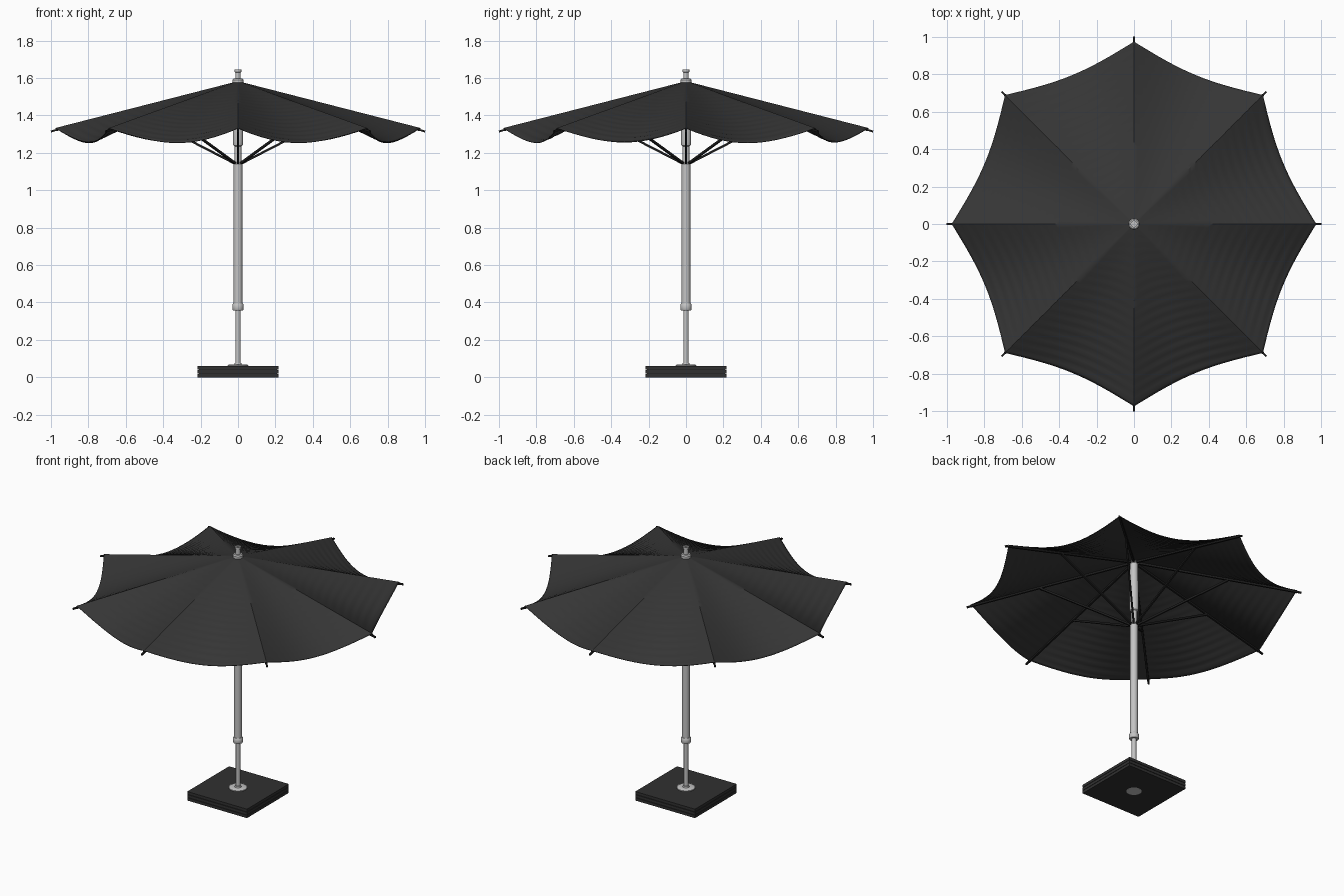
import bpy, bmesh, math
from mathutils import Vector

cube = bpy.data.objects.get("Cube")
if cube:
    bpy.data.objects.remove(cube, do_unlink=True)


def material(name, v):
    m = bpy.data.materials.new(name)
    m.use_nodes = True
    m.diffuse_color = (v, v, v, 1)
    m.node_tree.nodes["Principled BSDF"].inputs["Base Color"].default_value = (v, v, v, 1)
    return m


FABRIC = material("charcoal fabric", 0.036)
SLAB = material("dark slab", 0.03)
FRAME = material("black frame", 0.012)
METAL = material("light grey metal", 0.55)


def make(name, bm, mat, smooth=True):
    bmesh.ops.recalc_face_normals(bm, faces=bm.faces)
    mesh = bpy.data.meshes.new(name)
    bm.to_mesh(mesh)
    bm.free()
    mesh.materials.append(mat)
    ob = bpy.data.objects.new(name, mesh)
    bpy.context.collection.objects.link(ob)
    if smooth:
        bpy.ops.object.select_all(action="DESELECT")
        ob.select_set(True)
        bpy.context.view_layer.objects.active = ob
        bpy.ops.object.shade_smooth_by_angle(angle=math.radians(35))
    return ob


def lathe(name, profile, mat, sides=32):
    """Revolve a list of (radius, height) points about the z axis."""
    bm = bmesh.new()
    vs = [bm.verts.new((r, 0, z)) for r, z in profile]
    es = [bm.edges.new(p) for p in zip(vs, vs[1:])]
    bmesh.ops.spin(bm, geom=vs + es, axis=(0, 0, 1), cent=(0, 0, 0),
                   angle=math.tau, steps=sides)
    bmesh.ops.remove_doubles(bm, verts=bm.verts, dist=1e-5)
    return make(name, bm, mat)


def add_bar(bm, a, b, width, height):
    """Rectangular bar between two points in a vertical plane."""
    a, b = Vector(a), Vector(b)
    d = (b - a).normalized()
    side = d.cross(Vector((0, 0, 1))).normalized() * width / 2
    up = side.cross(d).normalized() * height / 2
    ends = [[bm.verts.new(p + s * side + u * up)
             for s, u in ((-1, -1), (1, -1), (1, 1), (-1, 1))] for p in (a, b)]
    for e in ends:
        bm.faces.new(e)
    for i in range(4):
        j = (i + 1) % 4
        bm.faces.new((ends[0][i], ends[0][j], ends[1][j], ends[1][i]))


def polar(r, angle, z):
    return Vector((r * math.cos(angle), r * math.sin(angle), z))


def bars(name, r0, z0, r1, z1, width, height):
    """Eight bars spread round the pole."""
    bm = bmesh.new()
    for k in range(8):
        a = k * math.tau / 8
        add_bar(bm, polar(r0, a, z0), polar(r1, a, z1), width, height)
    return make(name, bm, FRAME, False)


# Canopy: eight sagging, rippled panels between straight ribs
APEX, DROP, TIP = 1.583, 0.25, 0.975
ROWS, COLS = 64, 16
bm = bmesh.new()
rings = []
for i in range(ROWS + 1):
    t = 0.02 + 0.98 * i / ROWS
    ring = []
    for j in range(8 * COLS):
        u = (j % COLS) / COLS
        a = j * math.tau / (8 * COLS)
        belly = 4 * u * (1 - u)
        chord = math.cos(math.pi / 8) / math.cos((u - 0.5) * math.pi / 4)
        r = TIP * t * (chord - 0.04 * belly)
        ripple = 0.0022 * math.sin(t * 110 + 2 * math.sin(3 * a)) * belly ** 0.5 * t
        z = APEX - DROP * r / TIP - 0.105 * belly * t ** 1.6 + ripple
        ring.append(bm.verts.new(polar(r, a, z)))
    rings.append(ring)
for lo, hi in zip(rings, rings[1:]):
    for j in range(8 * COLS):
        k = (j + 1) % (8 * COLS)
        bm.faces.new((lo[j], hi[j], hi[k], lo[k]))
canopy = make("canopy", bm, FABRIC)
cloth = canopy.modifiers.new("cloth thickness", "SOLIDIFY")
cloth.thickness = 0.004
cloth.offset = -1

# Folding frame: ribs under the canopy, tip stubs, and slanted struts
bars("ribs", 0.03, 1.565, 0.975, 1.322, 0.012, 0.014)
bars("rib_tips", 0.955, 1.327, 1.0, 1.314, 0.01, 0.01)
bars("struts", 0.022, 1.145, 0.56, 1.422, 0.011, 0.012)

# Pole: thin lower tube, clamp collar, thick upper tube, runner and finial
lathe("lower_pole", [(0, 0.05), (0.0135, 0.05), (0.0135, 0.38), (0, 0.38)], METAL)
lathe("clamp_collar", [(0, 0.358), (0.027, 0.358), (0.03, 0.363), (0.03, 0.388),
                       (0.026, 0.394), (0, 0.394)], METAL)
lathe("upper_pole", [(0, 0.39), (0.0235, 0.39), (0.0235, 1.14), (0.019, 1.145),
                     (0.019, 1.57), (0, 1.57)], METAL)
lathe("runner", [(0.019, 1.235), (0.025, 1.24), (0.028, 1.26), (0.028, 1.34),
                 (0.024, 1.5), (0.024, 1.56), (0.019, 1.565)], METAL)
lathe("top_hub", [(0, 1.57), (0.03, 1.57), (0.03, 1.59), (0.024, 1.597),
                  (0.014, 1.597), (0.014, 1.63), (0.018, 1.633), (0.018, 1.645),
                  (0.009, 1.645), (0.009, 1.638), (0, 1.638)], METAL)

# Base: three stacked slabs with narrow shadow gaps
bm = bmesh.new()


def add_box(half, z0, z1):
    geom = bmesh.ops.create_cube(bm, size=1)["verts"]
    for v in geom:
        v.co = Vector((v.co.x * 2 * half, v.co.y * 2 * half, z0 if v.co.z < 0 else z1))


for k in range(3):
    add_box(0.217, 0.0205 * k, 0.0205 * k + 0.018)
base = make("base_slabs", bm, SLAB, False)
bm = bmesh.new()
add_box(0.209, 0.004, 0.056)
make("base_core", bm, FRAME, False)

# Metal flange above and locking disc below the base
lathe("base_flange", [(0, 0.058), (0.055, 0.058), (0.055, 0.064), (0.05, 0.067),
                      (0.02, 0.067), (0.018, 0.075), (0, 0.075)], METAL)
lathe("bottom_disc", [(0, -0.0005), (0.045, -0.0005), (0.045, 0.01), (0, 0.01)], METAL)
